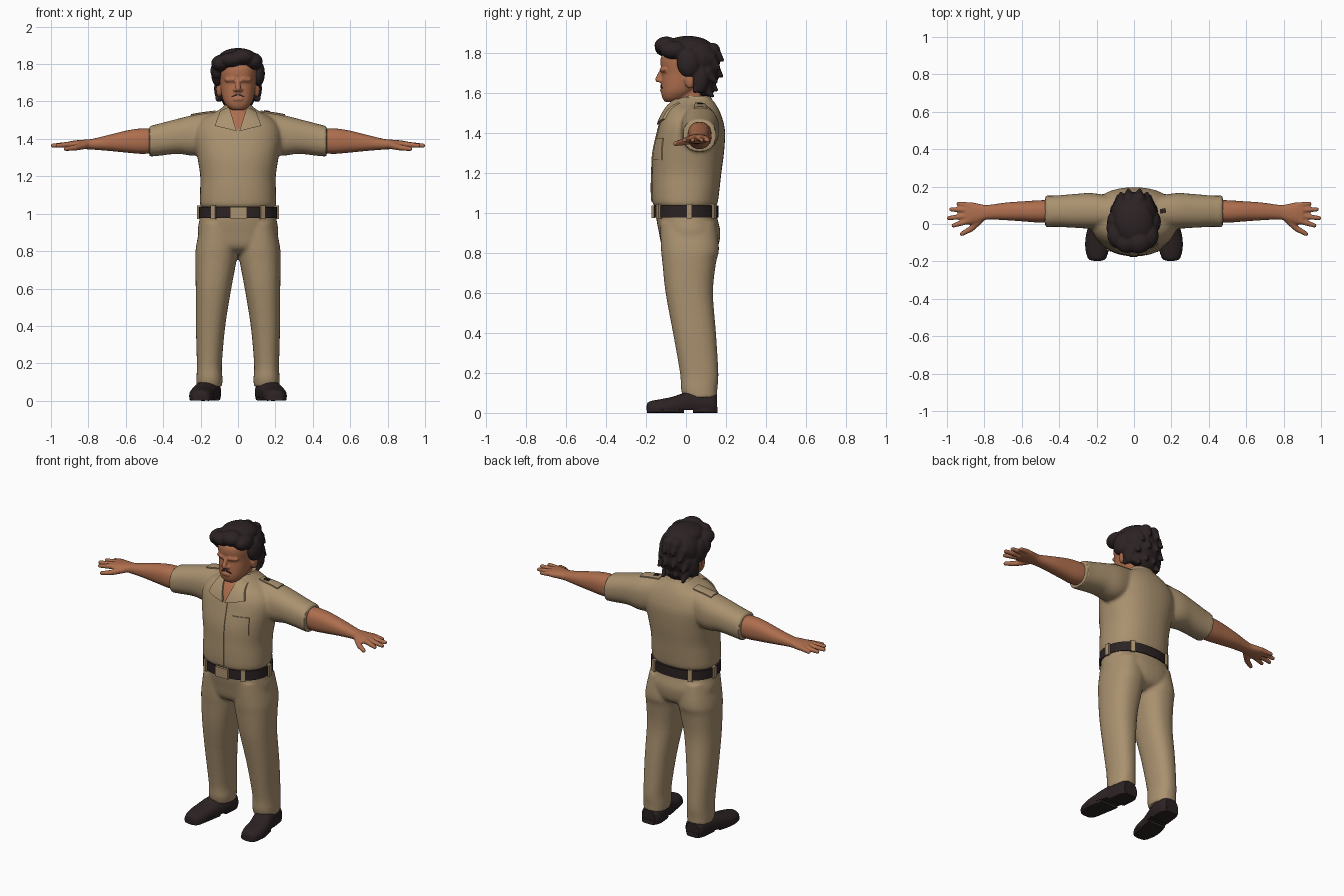
import bpy, bmesh, math
from mathutils import Vector, Matrix
from mathutils.bvhtree import BVHTree

if "Cube" in bpy.data.objects:
    bpy.data.objects.remove(bpy.data.objects["Cube"])


def material(name, rgb):
    m = bpy.data.materials.new(name)
    m.diffuse_color = (*rgb, 1)
    m.use_nodes = True
    m.node_tree.nodes["Principled BSDF"].inputs["Base Color"].default_value = m.diffuse_color
    return m


KHAKI = material("khaki_cloth", (0.40, 0.285, 0.16))
SKIN = material("skin", (0.42, 0.155, 0.075))
DARK = material("dark_brown", (0.025, 0.016, 0.017))


def ellipse_point(a, u0, u1, v0, v1, p):
    c, s = math.cos(a), math.sin(a)
    return ((u0 + u1) / 2 + (u1 - u0) / 2 * math.copysign(abs(c) ** (2 / p), c),
            (v0 + v1) / 2 + (v1 - v0) / 2 * math.copysign(abs(s) ** (2 / p), s))


def loft(bm, axis, sections, p=2.3, n=40, steps=4, floor=-9):
    """Capped tube through (t, u0, u1, v0, v1) sections along an axis, eased between them."""
    S = [Vector(s) for s in sections]
    eased = []
    for i in range(len(S) - 1):
        a, b, c, d = S[max(i - 1, 0)], S[i], S[i + 1], S[min(i + 2, len(S) - 1)]
        for k in range(steps):
            f = k / steps
            eased.append(0.5 * (2 * b + (c - a) * f + (2 * a - 5 * b + 4 * c - d) * f * f
                                + (3 * b - a - 3 * c + d) * f ** 3))
    eased.append(S[-1])
    rings = []
    for t, u0, u1, v0, v1 in eased:
        ring = []
        for j in range(n):
            u, v = ellipse_point(2 * math.pi * j / n, u0, u1, v0, v1, p)
            co = {'x': (t, u, v), 'y': (u, t, v), 'z': (u, v, t)}[axis]
            ring.append(bm.verts.new((co[0], co[1], max(co[2], floor))))
        rings.append(ring)
    faces = [bm.faces.new((r[j], r[(j + 1) % n], q[(j + 1) % n], q[j]))
             for r, q in zip(rings, rings[1:]) for j in range(n)]
    faces += [bm.faces.new(rings[0]), bm.faces.new(rings[-1])]
    bmesh.ops.recalc_face_normals(bm, faces=faces)


def blob(bm, c, r):
    mat = Matrix.Translation(c) @ Matrix.Diagonal((*r, 1))
    bmesh.ops.create_uvsphere(bm, u_segments=20, v_segments=14, radius=1, matrix=mat)


def limb(bm, p0, p1, r0, r1):
    """Tapered rounded rod."""
    p0, p1 = Vector(p0), Vector(p1)
    d = p1 - p0
    rot = d.to_track_quat('Z', 'Y').to_matrix().to_4x4()
    bmesh.ops.create_cone(bm, cap_ends=True, segments=16, radius1=r0, radius2=r1,
                          depth=d.length, matrix=Matrix.Translation((p0 + p1) / 2) @ rot)
    blob(bm, p0, (r0,) * 3)
    blob(bm, p1, (r1,) * 3)


def mirror(bm):
    geo = bmesh.ops.duplicate(bm, geom=bm.verts[:] + bm.edges[:] + bm.faces[:])["geom"]
    for v in geo:
        if isinstance(v, bmesh.types.BMVert):
            v.co.x *= -1
    bmesh.ops.reverse_faces(bm, faces=[f for f in geo if isinstance(f, bmesh.types.BMFace)])


def finish(name, bm, mat, voxel=0, smooth=3, angle=40):
    """Make the object; a voxel size fuses its overlapping pieces into one skin."""
    me = bpy.data.meshes.new(name)
    bm.to_mesh(me)
    bm.free()
    ob = bpy.data.objects.new(name, me)
    bpy.context.collection.objects.link(ob)
    if voxel:
        r = ob.modifiers.new("fuse", 'REMESH')
        r.mode, r.voxel_size = 'VOXEL', voxel
        s = ob.modifiers.new("soften", 'SMOOTH')
        s.factor, s.iterations = 0.5, smooth
        ev = ob.evaluated_get(bpy.context.evaluated_depsgraph_get())
        me = bpy.data.meshes.new_from_object(ev)
        ob.modifiers.clear()
        ob.data = me
    me.materials.clear()
    me.materials.append(mat)
    me.shade_smooth()
    me.set_sharp_from_angle(angle=math.radians(angle))
    return ob


def plate(name, base, corners, lift, mat, top=False, n=8, both=False):
    """Patch laid on the front (or top) of another part; corners in x,z (or x,y)."""
    tree = BVHTree.FromPolygons([v.co for v in base.data.vertices],
                                [tuple(p.vertices) for p in base.data.polygons])
    a, b, c, d = [Vector(k) for k in corners]
    bm, grid = bmesh.new(), []
    way = Vector((0, 0, -1)) if top else Vector((0, 1, 0))
    for i in range(n + 1):
        for j in range(n + 1):
            f, g = i / n, j / n
            q = a.lerp(b, f).lerp(d.lerp(c, f), g)
            src = Vector((q.x, q.y, 3)) if top else Vector((q.x, -3, q.y))
            hit = tree.ray_cast(src, way)[0] or tree.find_nearest(src - way * -2.9)[0]
            grid.append((hit - way * lift, hit + way * 0.004))
    fr = [bm.verts.new(g[0]) for g in grid]
    bk = [bm.verts.new(g[1]) for g in grid]
    m = n + 1
    for i in range(n):
        for j in range(n):
            k = (i * m + j, i * m + j + 1, (i + 1) * m + j + 1, (i + 1) * m + j)
            bm.faces.new([fr[x] for x in k])
            bm.faces.new([bk[x] for x in reversed(k)])
    rim = ([i * m for i in range(n)] + [n * m + j for j in range(n)]
           + [i * m + n for i in range(n, 0, -1)] + list(range(n, 0, -1)))
    for x, y in zip(rim, rim[1:] + rim[:1]):
        bm.faces.new((fr[x], fr[y], bk[y], bk[x]))
    bmesh.ops.recalc_face_normals(bm, faces=bm.faces[:])
    if both:
        mirror(bm)
    return finish(name, bm, mat)


def wide(z, x, y0, y1):
    return (z, -x, x, y0, y1)


# Shirt: sleeves and torso fused
bm = bmesh.new()
loft(bm, 'x', [(.08, -.02, .14, 1.34, 1.55), (.22, -.025, .165, 1.31, 1.532), (.32, -.02, .16, 1.32, 1.508),
               (.42, -.015, .152, 1.31, 1.482), (.475, -.018, .152, 1.305, 1.468)])
mirror(bm)
loft(bm, 'z', [wide(1.03, .19, -.15, .145), wide(1.05, .203, -.168, .158), wide(1.12, .203, -.172, .168),
               wide(1.2, .202, -.17, .177), wide(1.3, .217, -.165, .19), wide(1.4, .235, -.143, .196),
               wide(1.46, .225, -.127, .186), wide(1.51, .185, -.103, .168), wide(1.55, .11, -.075, .145),
               wide(1.58, .07, -.045, .12)])
shirt = finish("shirt", bm, KHAKI, 0.01)

# Shirt details
plate("button_placket", shirt, [(-.024, 1.055), (.02, 1.055), (.02, 1.45), (-.024, 1.45)], .005, KHAKI, n=14)
plate("chest_pocket", shirt, [(.065, 1.265), (.16, 1.265), (.16, 1.375), (.065, 1.375)], .005, KHAKI)
plate("open_neck", shirt, [(-.004, 1.44), (.004, 1.44), (.052, 1.57), (-.052, 1.57)], .004, SKIN)
plate("collar_wings", shirt, [(.008, 1.442), (.125, 1.47), (.095, 1.55), (.048, 1.572)], .014, KHAKI, both=True)
epaulettes = plate("epaulettes", shirt, [(.12, .045), (.25, .04), (.25, .105), (.12, .1)], .007, KHAKI,
                   top=True, both=True)
plate("epaulette_badge", epaulettes, [(.14, .055), (.172, .06), (.168, .085), (.14, .08)], .004, DARK, top=True, n=3)
bm = bmesh.new()
loft(bm, 'z', [wide(1.53, .10, -.035, .14), wide(1.56, .085, -.03, .135), wide(1.585, .072, -.02, .12)])
finish("collar_band", bm, KHAKI)

# Trousers: legs and hips fused
bm = bmesh.new()
loft(bm, 'z', [(.075, .085, .222, -.012, .155), (.12, .083, .222, -.025, .157), (.2, .086, .22, -.03, .162),
               (.4, .068, .225, -.065, .15), (.6, .036, .226, -.102, .135), (.75, .008, .228, -.118, .15),
               (.82, .002, .225, -.125, .165), (.95, .01, .2, -.13, .15)])
mirror(bm)
loft(bm, 'z', [wide(.785, .10, -.06, .10), wide(.82, .19, -.115, .155), wide(.9, .215, -.135, .172),
               wide(.97, .206, -.148, .158), wide(1.03, .198, -.15, .15)])
finish("trousers", bm, KHAKI, 0.01)

# Belt with loops and buckle
BELT = (-.208, .208, -.162, .162)
bm = bmesh.new()
loft(bm, 'z', [(z, *BELT) for z in (.978, 1.037)], steps=1, n=64)
finish("belt", bm, DARK)


def box(bm, c, size, turn=0):
    mat = Matrix.Translation(c) @ Matrix.Rotation(turn, 4, 'Z') @ Matrix.Diagonal((*size, 1))
    bmesh.ops.create_cube(bm, size=1, matrix=mat)


bm = bmesh.new()
for deg in (4, 56, 124, 176, 234, 306):
    a = math.radians(deg)
    x, y = ellipse_point(a, *BELT, 2.3)
    x2, y2 = ellipse_point(a + .02, *BELT, 2.3)
    box(bm, (x, y, 1.008), (.027, .02, .072), math.atan2(y2 - y, x2 - x))
finish("belt_loops", bm, KHAKI)
bm = bmesh.new()
box(bm, (.003, -.163, 1.006), (.09, .018, .062))
finish("buckle", bm, KHAKI)

# Shoes: uppers, soles and heels
bm = bmesh.new()
loft(bm, 'y', [(-.197, .18, .215, .0, .035), (-.185, .152, .245, -.02, .056), (-.13, .132, .26, -.02, .068),
               (-.07, .125, .258, -.02, .08), (0, .108, .242, -.02, .102), (.06, .092, .226, -.02, .11),
               (.13, .092, .215, -.02, .105), (.155, .11, .2, -.02, .09)], floor=.014)
loft(bm, 'y', [(-.195, .175, .22, 0, .022), (-.18, .148, .248, 0, .022), (-.1, .13, .26, 0, .022),
               (-.01, .115, .24, 0, .022)], p=5)
loft(bm, 'y', [(.035, .1, .225, 0, .03), (.12, .095, .215, 0, .03), (.157, .115, .198, 0, .03)], p=5)
mirror(bm)
finish("shoes", bm, DARK)

# Arms with hands
bm = bmesh.new()
loft(bm, 'x', [(.38, .015, .13, 1.33, 1.45), (.5, .008, .127, 1.32, 1.456), (.58, .013, .122, 1.325, 1.448),
               (.68, .02, .115, 1.335, 1.424), (.78, .024, .102, 1.343, 1.4), (.82, .012, .106, 1.345, 1.396),
               (.87, -.002, .116, 1.347, 1.392), (.905, .0, .112, 1.352, 1.386)])
for base, tip in [((.88, .1), (.938, .108)), ((.89, .075), (.978, .078)),
                  ((.89, .043), (.99, .032)), ((.89, .015), (.965, -.008))]:
    limb(bm, (*base, 1.371), (*tip, 1.364), .0165, .0115)
limb(bm, (.82, .025, 1.365), (.87, -.025, 1.353), .02, .016)
limb(bm, (.87, -.025, 1.353), (.92, -.053, 1.347), .016, .012)
mirror(bm)
finish("arms_and_hands", bm, SKIN, 0.006, 2)

# Head: skull, neck, nose, brow, lips and ears fused
bm = bmesh.new()
blob(bm, (.101, .02, 1.665), (.016, .028, .042))
limb(bm, (.025, -.121, 1.717), (.062, -.104, 1.715), .012, .011)
blob(bm, (.014, -.128, 1.661), (.011, .012, .009))
mirror(bm)
loft(bm, 'z', [wide(1.555, .035, -.104, -.03), wide(1.575, .06, -.118, 0), wide(1.61, .081, -.124, .05),
               wide(1.66, .092, -.123, .1), wide(1.7, .096, -.12, .12), wide(1.75, .1, -.128, .125),
               wide(1.79, .098, -.12, .12), wide(1.83, .08, -.08, .1)])
loft(bm, 'z', [wide(1.42, .066, -.03, .09), wide(1.52, .064, -.045, .09), wide(1.62, .062, -.06, .1)])
limb(bm, (0, -.12, 1.715), (0, -.14, 1.668), .011, .0145)
limb(bm, (-.016, -.122, 1.613), (.016, -.122, 1.613), .009, .009)
head = finish("head", bm, SKIN, 0.006, 2)
plate("moustache_sides", head, [(.004, 1.632), (.036, 1.622), (.034, 1.629), (.004, 1.643)], .004, DARK, n=5, both=True)

# Hair: swept fringe, crown, sides and layered nape
bm = bmesh.new()
blob(bm, (.108, .012, 1.75), (.036, .058, .07))
blob(bm, (.098, .07, 1.67), (.03, .042, .072))
limb(bm, (.1, .06, 1.65), (.108, .045, 1.61), .022, .012)
for x, z, y in [(.03, 1.78, .19), (.07, 1.74, .172), (.03, 1.70, .186), (.085, 1.67, .158), (.03, 1.63, .16),
                (.07, 1.6, .14)]:
    limb(bm, (x * .9, y - .055, z + .035), (x, y - .008, z - .015), .036, .01)
mirror(bm)
blob(bm, (0, .05, 1.765), (.125, .122, .11))
blob(bm, (0, .01, 1.832), (.105, .12, .054))
blob(bm, (0, .1, 1.71), (.105, .068, .095))
blob(bm, (0, .095, 1.635), (.085, .05, .065))
blob(bm, (-.085, -.06, 1.805), (.058, .068, .046))
blob(bm, (-.035, -.1, 1.822), (.065, .055, .04))
blob(bm, (.025, -.098, 1.838), (.065, .06, .045))
blob(bm, (.08, -.06, 1.815), (.052, .07, .046))
blob(bm, (-.108, -.02, 1.765), (.04, .05, .05))
finish("hair", bm, DARK, 0.007, 2)
